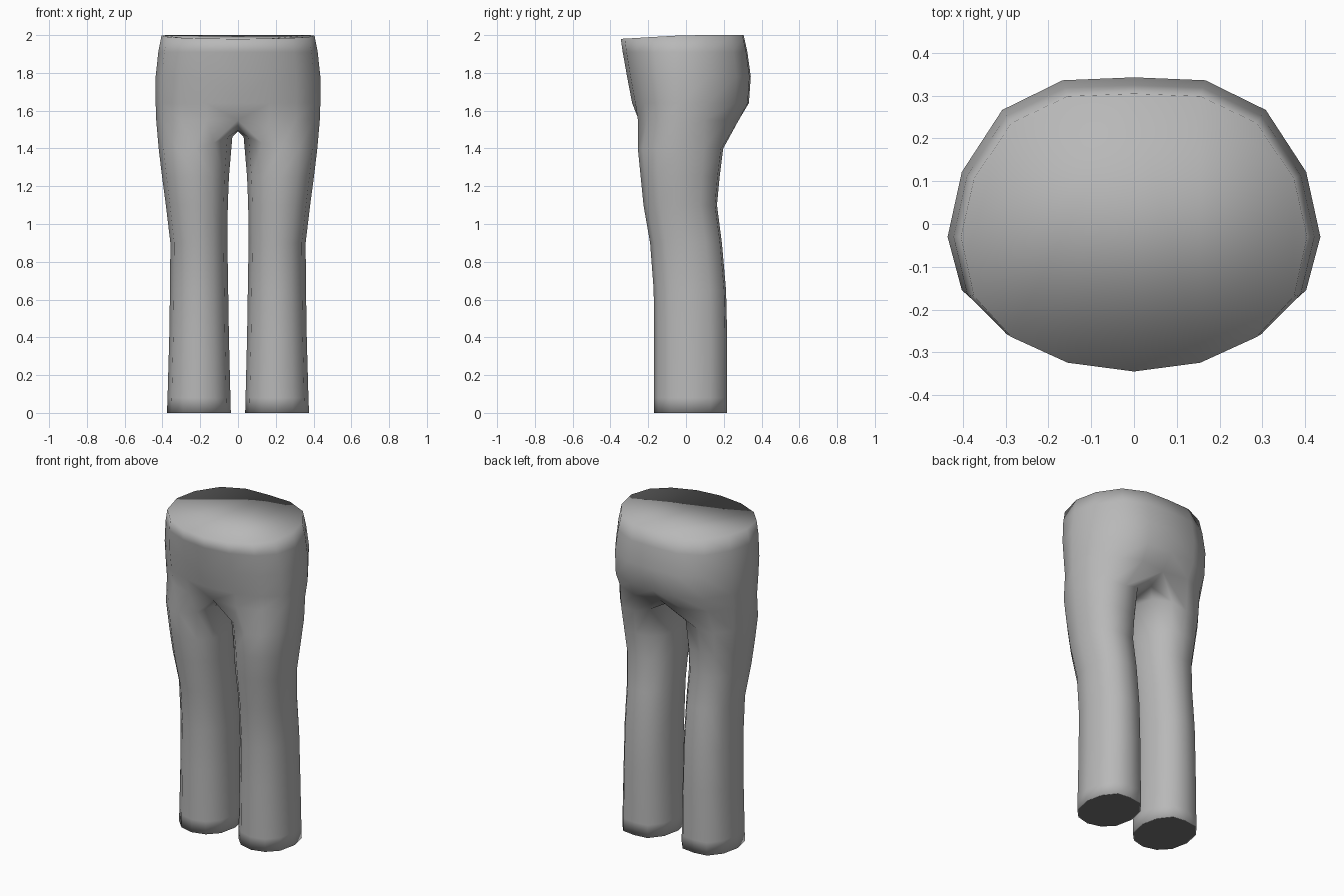
import bpy, bmesh, math

if "Cube" in bpy.data.objects:
    bpy.data.objects.remove(bpy.data.objects["Cube"])

fabric = bpy.data.materials.new("grey_fabric")
fabric.diffuse_color = (0.48, 0.48, 0.48, 1)
fabric.use_nodes = True
fabric.node_tree.nodes["Principled BSDF"].inputs["Base Color"].default_value = fabric.diffuse_color
dark = bpy.data.materials.new("dark_leg_opening")
dark.diffuse_color = (0.17, 0.17, 0.17, 1)
dark.use_nodes = True
dark.node_tree.nodes["Principled BSDF"].inputs["Base Color"].default_value = dark.diffuse_color


def oval(angle, cx, rx, cy, front, back):
    """Point on a slightly squared oval with its own front and back depth."""
    c, s = math.cos(angle), math.sin(angle)
    if s > 0:
        y = s * (1 + 0.5 * s * s * (1 - s * s)) * (back - cy)
    else:
        y = abs(s) ** 0.85 * (front - cy)
    return cx + rx * c, cy + y


bm = bmesh.new()


def bridge(upper, lower, closed):
    n = len(upper)
    for i in range(n if closed else n - 1):
        j = (i + 1) % n
        bm.faces.new((lower[i], lower[j], upper[j], upper[i])).smooth = True


# Right half of the hips: open rings from centre front round to centre back
# (height, half width, front y, back y)
hips = [(2.00, 0.405, -0.345, 0.305), (1.91, 0.422, -0.335, 0.325),
        (1.78, 0.436, -0.312, 0.343), (1.64, 0.436, -0.285, 0.333),
        (1.55, 0.433, -0.270, 0.285)]
rings = []
for level, (z, rx, front, back) in enumerate(hips):
    ring = []
    for k in range(9):
        x, y = oval(math.radians(-90 + 22.5 * k), 0, rx, -0.03, front, back)
        x = 0 if k in (0, 8) else x
        h = z
        if level == 0:                       # waist dips at the front
            h = z - 0.02 * max(0, -y / 0.345)
        if level == 4 and k in (0, 8):       # seam tucks in at the crotch
            y, h = (-0.250, 1.55) if k == 0 else (0.255, 1.55)
        ring.append(bm.verts.new((x, y, h)))
    rings.append(ring)
for a, b in zip(rings, rings[1:]):
    bridge(a, b, False)
bm.faces.new(rings[0]).smooth = True

# Crotch seam closes the last hip ring into the top of the leg
crotch = [bm.verts.new((0, y, z)) for y, z in
          ((0.15, 1.50), (0.0, 1.49), (-0.16, 1.495))]
previous = rings[-1] + crotch

# Leg: (height, inner x, outer x, front y, back y), ending in a folded hem
leg = [(1.40, 0.030, 0.420, -0.255, 0.197), (1.25, 0.048, 0.402, -0.240, 0.178),
       (1.10, 0.054, 0.382, -0.225, 0.164), (0.90, 0.056, 0.358, -0.190, 0.190),
       (0.65, 0.052, 0.360, -0.171, 0.212), (0.40, 0.048, 0.364, -0.169, 0.218),
       (0.08, 0.040, 0.373, -0.169, 0.218), (0.00, 0.038, 0.376, -0.169, 0.218),
       (0.00, 0.044, 0.370, -0.163, 0.212)]
lifts = {0: 0.03, 8: 0.03, 9: 0.06, 10: 0.06, 11: 0.06}
for level, (z, inner, outer, front, back) in enumerate(leg):
    ring = []
    for k in range(12):
        x, y = oval(math.radians(-120 + 30 * k), (inner + outer) / 2,
                    (outer - inner) / 2, (front + back) / 2, front, back)
        lift = lifts.get(k, 0) if level == 0 else 0
        ring.append(bm.verts.new((x, y, z + lift)))
    bridge(previous, ring, True)
    previous = ring

# Flat dark panel across the leg opening, with its own crisp edge
panel = bm.faces.new([bm.verts.new(v.co) for v in previous[::-1]])
panel.material_index = 1

mesh = bpy.data.meshes.new("trousers")
bm.to_mesh(mesh)
bm.free()
mesh.materials.append(fabric)
mesh.materials.append(dark)
trousers = bpy.data.objects.new("trousers", mesh)
bpy.context.collection.objects.link(trousers)

# Left half
mirror = trousers.modifiers.new("mirror", 'MIRROR')
mirror.use_mirror_merge = True
mirror.merge_threshold = 0.0005
